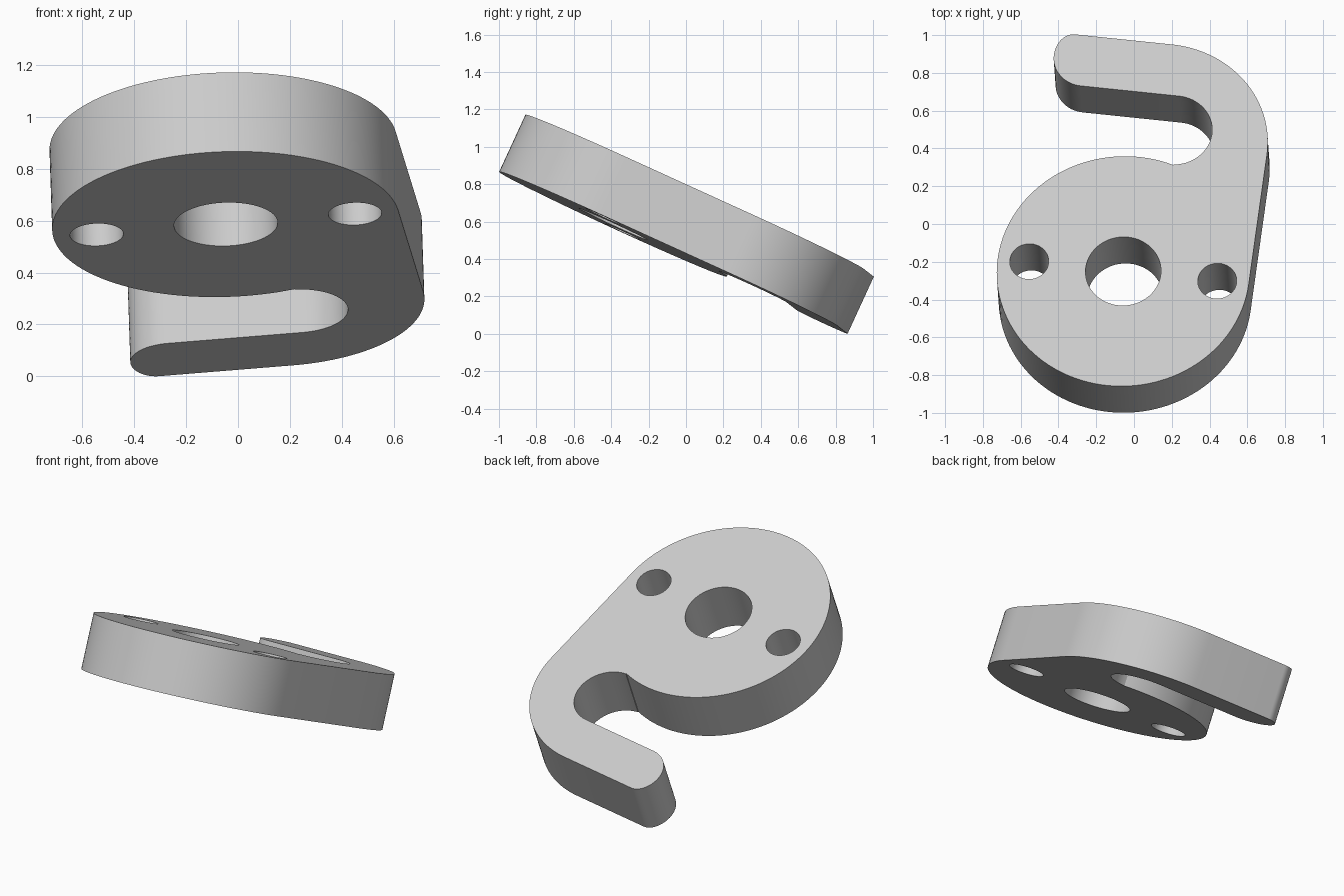
import bpy, bmesh
from math import radians, sin, cos, tau
from mathutils import Matrix, Vector

cube = bpy.data.objects.get("Cube")
if cube:
    bpy.data.objects.remove(cube)

grey = bpy.data.materials.new("light_grey")
grey.use_nodes = True
colour = (0.6, 0.6, 0.6, 1)
grey.diffuse_color = colour
grey.node_tree.nodes["Principled BSDF"].inputs["Base Color"].default_value = colour

RADIUS, THICK = 0.67, 0.336


def arc(cx, cy, rx, ry, start, end, n):
    """Points along an elliptical arc, angles in degrees."""
    angles = [radians(start + (end - start) * i / n) for i in range(n + 1)]
    return [(cx + rx * cos(a), cy + ry * sin(a)) for a in angles]


def circle(cx, cy, r, n=64):
    return arc(cx, cy, r, r, 0, 360, n)[:-1]


# Outline: disc, slot bend, rounded tip, outer bend of the hook
bend = 0.58
top = 2 * RADIUS
outline = arc(0, 0, RADIUS, RADIUS, 360, 74, 96)
outline += arc(0.165, 0.846, 0.2, 0.2, -84, 90, 40)
outline += arc(-0.36, 1.21, 0.165, 0.164, 270, 180, 16)
outline += arc(-0.43, 1.21, 0.095, 0.13, 180, 90, 16)[1:]
outline += arc(RADIUS - bend, top - bend, bend, bend, 90, 0, 40)

# Centre bore and two bolt holes
loops = [outline, circle(0, 0, 0.2)]
loops += [circle(side * 0.502, 0, 0.103, 48) for side in (-1, 1)]

bm = bmesh.new()
for loop in loops:
    verts = [bm.verts.new((x, y, 0)) for x, y in loop]
    for a, b in zip(verts, verts[1:] + verts[:1]):
        bm.edges.new((a, b))
bmesh.ops.triangle_fill(bm, use_beauty=True, edges=bm.edges[:], normal=(0, 0, 1))

# Thicken the plate downwards
result = bmesh.ops.extrude_face_region(bm, geom=bm.faces[:], use_keep_orig=True)
moved = [g for g in result["geom"] if isinstance(g, bmesh.types.BMVert)]
bmesh.ops.translate(bm, verts=moved, vec=(0, 0, -THICK))
bmesh.ops.recalc_face_normals(bm, faces=bm.faces[:])

# Lean the plate
lean = (Matrix.Rotation(radians(-1.9), 4, 'Y')
        @ Matrix.Rotation(radians(-24.7), 4, 'X')
        @ Matrix.Rotation(radians(-6.5), 4, 'Z'))
bm.transform(Matrix.Translation(Vector((-0.057, -0.25, 0))) @ lean)
lowest = min(v.co.z for v in bm.verts)
bmesh.ops.translate(bm, verts=bm.verts[:], vec=(0, 0, -lowest))

mesh = bpy.data.meshes.new("hook_plate")
bm.to_mesh(mesh)
bm.free()
mesh.materials.append(grey)
plate = bpy.data.objects.new("hook_plate", mesh)
bpy.context.collection.objects.link(plate)

for obj in bpy.context.selected_objects:
    obj.select_set(False)
plate.select_set(True)
bpy.context.view_layer.objects.active = plate
bpy.ops.object.shade_smooth_by_angle(angle=radians(20))
